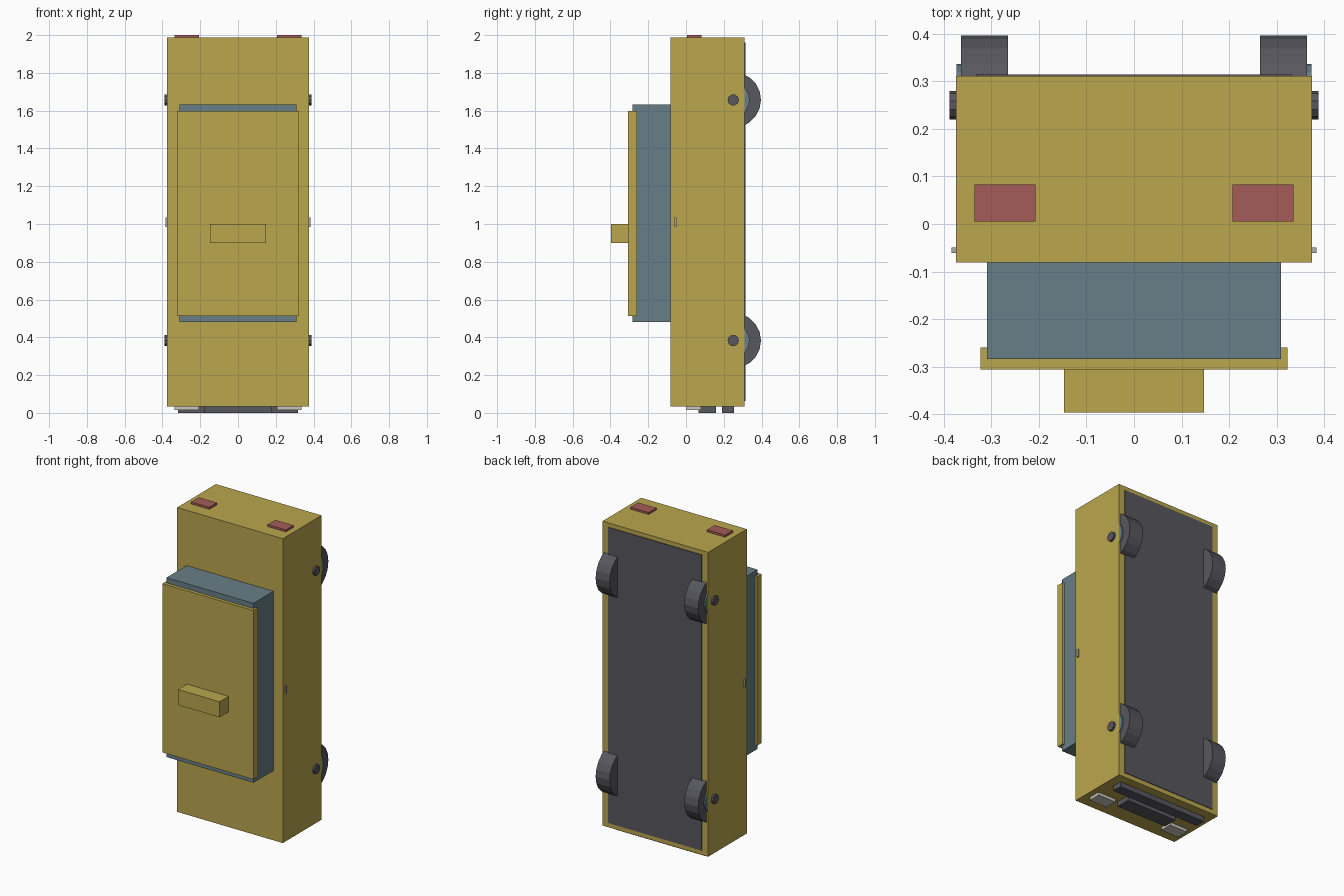
import bpy
from math import pi
from mathutils import Matrix

cube = bpy.data.objects.get("Cube")
if cube:
    bpy.data.objects.remove(cube, do_unlink=True)


def material(name, r, g, b):
    m = bpy.data.materials.new(name)
    m.use_nodes = True
    m.diffuse_color = (r, g, b, 1)
    m.node_tree.nodes["Principled BSDF"].inputs["Base Color"].default_value = (r, g, b, 1)
    return m


yellow = material("yellow paint", .49, .38, .075)
glass = material("blue grey glass", .138, .212, .242)
dark = material("dark rubber", .095, .095, .112)
red = material("red lamp", .376, .107, .098)
pale = material("pale lamp", .6, .58, .52)
silver = material("silver", .42, .42, .42)


def finish(name, mat):
    ob = bpy.context.object
    ob.name = name
    ob.data.materials.append(mat)
    return ob


def box(name, mat, x, y, z):
    """Box from (low, high) ranges on each axis."""
    bpy.ops.mesh.primitive_cube_add(size=1)
    ob = finish(name, mat)
    spans = (x, y, z)
    size = [hi - lo for lo, hi in spans]
    mid = [(hi + lo) / 2 for lo, hi in spans]
    ob.data.transform(Matrix.Diagonal((*size, 1)))
    ob.location = mid
    return ob


def disc(name, mat, sides, radius, x, y, z):
    """Cylinder lying along x between the two x values."""
    bpy.ops.mesh.primitive_cylinder_add(vertices=sides, radius=radius, depth=abs(x[1] - x[0]))
    ob = finish(name, mat)
    ob.data.transform(Matrix.Rotation(pi / 2, 4, 'Y'))
    ob.location = (sum(x) / 2, y, z)
    return ob


# Body, cabin and roof: the car stands on its nose, roof towards the front
box("body", yellow, (-.375, .375), (-.081, .311), (.033, 1.987))
box("cabin_glass", glass, (-.309, .309), (-.284, -.081), (.48, 1.632))
box("roof", yellow, (-.323, .323), (-.306, -.26), (.514, 1.598))
box("roof_sign", yellow, (-.147, .147), (-.397, -.306), (.9, 1.0))
box("underbody", dark, (-.332, .332), (.3, .315), (.062, 1.96))

# Nose details
box("grille", dark, (-.18, .18), (.067, .16), (0, .04))
box("bumper", dark, (-.317, .317), (.19, .255), (0, .04))

for side, s in (("left", 1), ("right", -1)):
    lamp_x = sorted((s * .207, s * .336))
    box(side + "_headlight", pale, lamp_x, (0, .08), (.014, .04))
    box(side + "_tail_light", red, lamp_x, (.005, .083), (1.98, 2.0))
    box(side + "_door_handle", silver, sorted((s * .36, s * .384)), (-.061, -.049), (.985, 1.035))

    # Wheels with hub discs and axle caps
    for end, z in (("front", .383), ("rear", 1.657)):
        label = end + "_" + side
        disc(label + "_wheel", dark, 20, .147, (s * .265, s * .364), .25, z)
        disc(label + "_hub", glass, 20, .087, (s * .36, s * .3735), .25, z)
        disc(label + "_axle_cap", dark, 10, .03, (s * .35, s * .388), .25, z)
